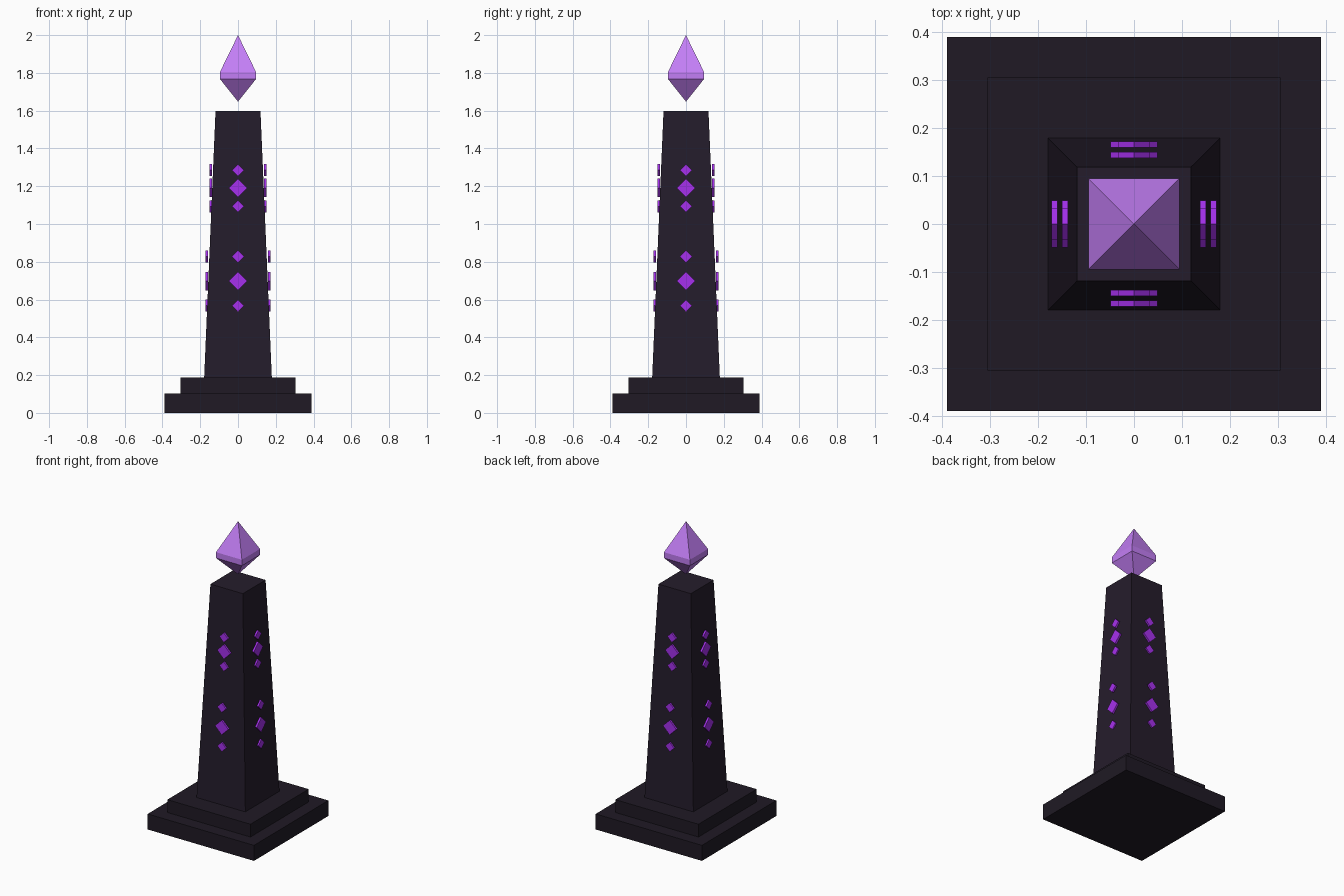
import bpy, bmesh, math
from mathutils import Matrix

if "Cube" in bpy.data.objects:
    bpy.data.objects.remove(bpy.data.objects["Cube"])


def material(name, rgb):
    m = bpy.data.materials.new(name)
    m.diffuse_color = (*rgb, 1)
    m.use_nodes = True
    m.node_tree.nodes["Principled BSDF"].inputs["Base Color"].default_value = m.diffuse_color
    return m


STONE = material("dark_stone", (0.018, 0.012, 0.024))
PLINTH = material("plinth_stone", (0.014, 0.010, 0.018))
GLOW = material("rune_purple", (0.38, 0.03, 0.85))
CRYSTAL = material("crystal_violet", (0.55, 0.21, 0.92))


def finish(bm, name, mat):
    bmesh.ops.recalc_face_normals(bm, faces=bm.faces)
    mesh = bpy.data.meshes.new(name)
    bm.to_mesh(mesh)
    bm.free()
    mesh.materials.append(mat)
    bpy.context.collection.objects.link(bpy.data.objects.new(name, mesh))


def square_loft(name, profile, mat):
    """Stack square sections given as (half_width, z); zero width makes a point."""
    bm = bmesh.new()
    rings = []
    for h, z in profile:
        corners = [(-h, -h), (h, -h), (h, h), (-h, h)] if h else [(0, 0)]
        rings.append([bm.verts.new((x, y, z)) for x, y in corners])
    for a, b in zip(rings, rings[1:]):
        for i in range(4):
            j = (i + 1) % 4
            quad = [a[i % len(a)], a[j % len(a)], b[j % len(b)], b[i % len(b)]]
            bm.faces.new(list(dict.fromkeys(quad)))
    for ring in (rings[0], rings[-1]):
        if len(ring) == 4:
            bm.faces.new(ring)
    finish(bm, name, mat)


# Stepped base and tapered shaft
square_loft("base_step_lower", [(0.39, 0), (0.39, 0.103)], PLINTH)
square_loft("base_step_upper", [(0.305, 0.103), (0.305, 0.188)], PLINTH)
square_loft("shaft", [(0.179, 0.188), (0.119, 1.597)], STONE)

# Floating crystal
square_loft("crystal", [(0, 1.648), (0.095, 1.767), (0.095, 1.806), (0, 2.0)], CRYSTAL)

# Diamond runes: (height, half diagonal, distance from the axis), on all four sides
RUNES = [(1.285, 0.032, 0.144), (1.191, 0.049, 0.144), (1.093, 0.032, 0.144),
         (0.828, 0.032, 0.166), (0.697, 0.049, 0.166), (0.568, 0.032, 0.166)]
THICKNESS = 0.012
for side, label in enumerate(("front", "right", "back", "left")):
    turn = Matrix.Rotation(side * math.pi / 2, 4, 'Z')
    bm = bmesh.new()
    for z, r, d in RUNES:
        edge = r * math.sqrt(2)
        bmesh.ops.create_cube(bm, size=1, matrix=(
            turn @ Matrix.Translation((0, -d, z))
            @ Matrix.Rotation(math.pi / 4, 4, 'Y')
            @ Matrix.Diagonal((edge, THICKNESS, edge, 1))))
    finish(bm, "runes_" + label, GLOW)
